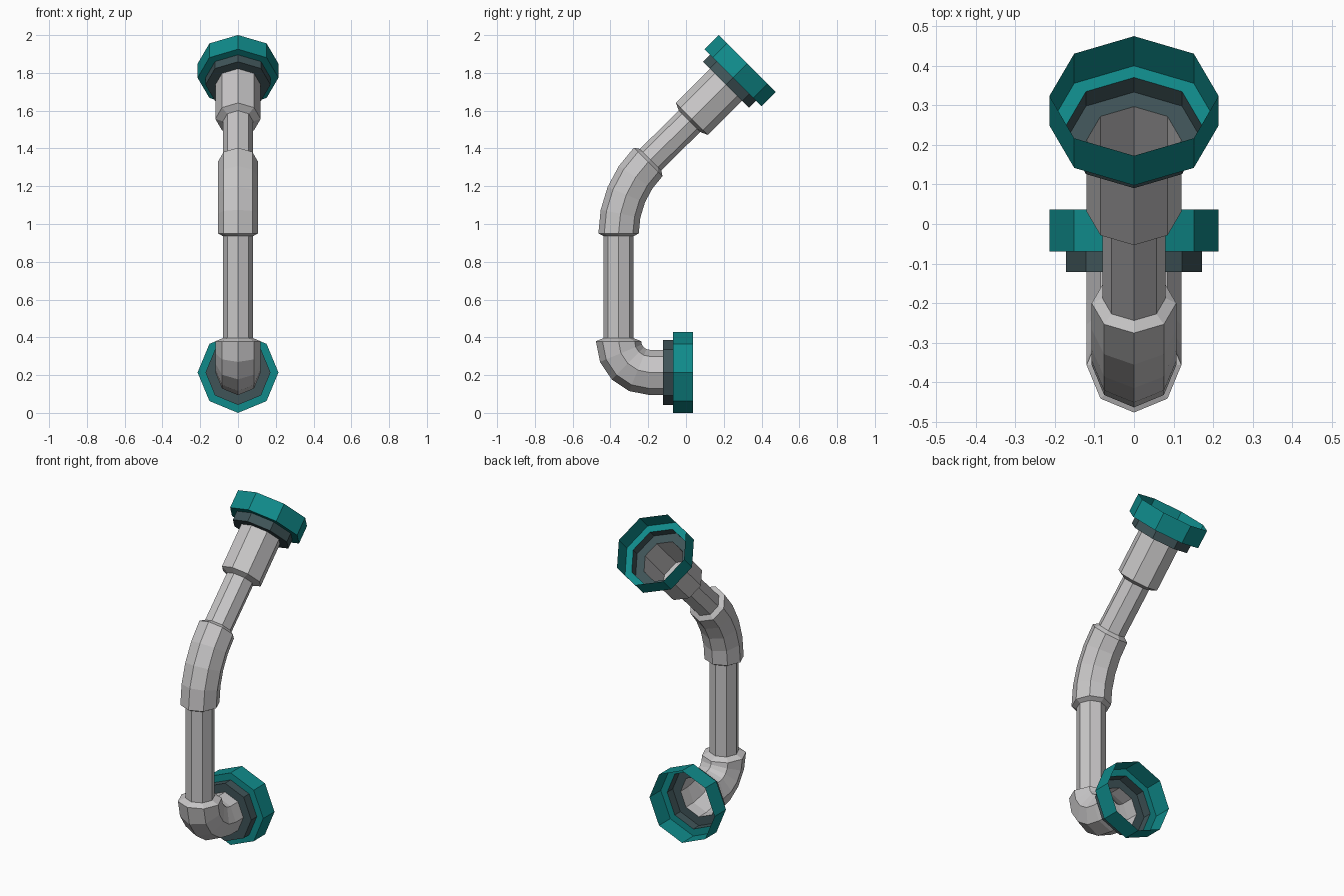
import bpy, bmesh
from math import sin, cos, pi, radians
from mathutils import Vector

if "Cube" in bpy.data.objects:
    bpy.data.objects.remove(bpy.data.objects["Cube"])

SIDES = 8


def material(name, rgb):
    m = bpy.data.materials.new(name)
    m.diffuse_color = (*rgb, 1)
    m.use_nodes = True
    m.node_tree.nodes["Principled BSDF"].inputs["Base Color"].default_value = m.diffuse_color
    return m


GREY = material("light grey metal", (0.58, 0.57, 0.575))
TEAL = material("teal paint", (0.005, 0.255, 0.255))
DARK = material("dark slate", (0.05, 0.088, 0.097))


def sweep(name, rings, mat):
    """Open octagonal tube through rings of (y, z, heading in degrees, radius)."""
    bm = bmesh.new()
    loops = []
    for y, z, heading, r in rings:
        a = radians(heading)
        side, up = Vector((1, 0, 0)), Vector((0, -sin(a), cos(a)))
        loops.append([bm.verts.new(Vector((0, y, z)) + r * (cos(t) * side + sin(t) * up))
                      for t in (2 * pi * k / SIDES for k in range(SIDES))])
    for a, b in zip(loops, loops[1:]):
        for k in range(SIDES):
            j = (k + 1) % SIDES
            bm.faces.new((a[k], a[j], b[j], b[k]))
    bmesh.ops.recalc_face_normals(bm, faces=bm.faces)
    me = bpy.data.meshes.new(name)
    bm.to_mesh(me)
    bm.free()
    me.materials.append(mat)
    ob = bpy.data.objects.new(name, me)
    bpy.context.collection.objects.link(ob)


def along(origin, heading, stations):
    """Rings on a straight axis; stations are (distance, radius)."""
    a = radians(heading)
    return [(origin[0] + d * cos(a), origin[1] + d * sin(a), heading, r) for d, r in stations]


def arc(cy, cz, bend, start, end, r, steps=4):
    """Rings on a clockwise bend, tangent headings running from start to end."""
    rings = []
    for i in range(steps + 1):
        h = start + (end - start) * i / steps
        a = radians(h)
        rings.append((cy - bend * sin(a), cz + bend * cos(a), h, r))
    return rings


def flange(prefix, origin, heading):
    """Stepped open coupling; origin is the centre of its open mouth."""
    sweep(prefix + "_collar", along(origin, heading, [(-0.158, 0.12), (-0.158, 0.172), (-0.106, 0.172)]), DARK)
    sweep(prefix + "_rim", along(origin, heading, [(-0.106, 0.172), (-0.106, 0.214), (0, 0.214)]), TEAL)


LOW, TOP = (0.037, 0.214), (0.324, 1.849)
PY = -0.357  # y of the upright pipe
PIPE = 0.08

# couplings at both ends
flange("lower_flange", LOW, 0)
flange("upper_flange", TOP, 45)

# lower elbow: from the flange back, then up, with a small bevelled lip
sweep("lower_elbow",
      [(-0.121, 0.214, 180, 0.12)] + arc(-0.192, 0.379, 0.165, 180, 90, 0.12)
      + [(PY, 0.396, 90, PIPE)], GREY)

# upright pipe
sweep("upright_pipe", along((PY, 0.396), 90, [(0, PIPE), (0.54, PIPE)]), GREY)

# upper elbow with bevelled lips
elbow = arc(PY + 0.535, 0.95, 0.535, 90, 45, 0.107)
ey, ez = elbow[-1][:2]
sweep("upper_elbow",
      [(PY, 0.936, 90, PIPE)] + elbow + along((ey, ez), 45, [(0.018, PIPE)]), GREY)

# slanted pipe and wide sleeve
sweep("slanted_pipe", along((ey, ez), 45, [(0.018, PIPE)]) + along(TOP, 45, [(-0.432, PIPE)]), GREY)
sweep("upper_sleeve", along(TOP, 45, [(-0.432, PIPE), (-0.414, 0.12), (-0.158, 0.12)]), GREY)
